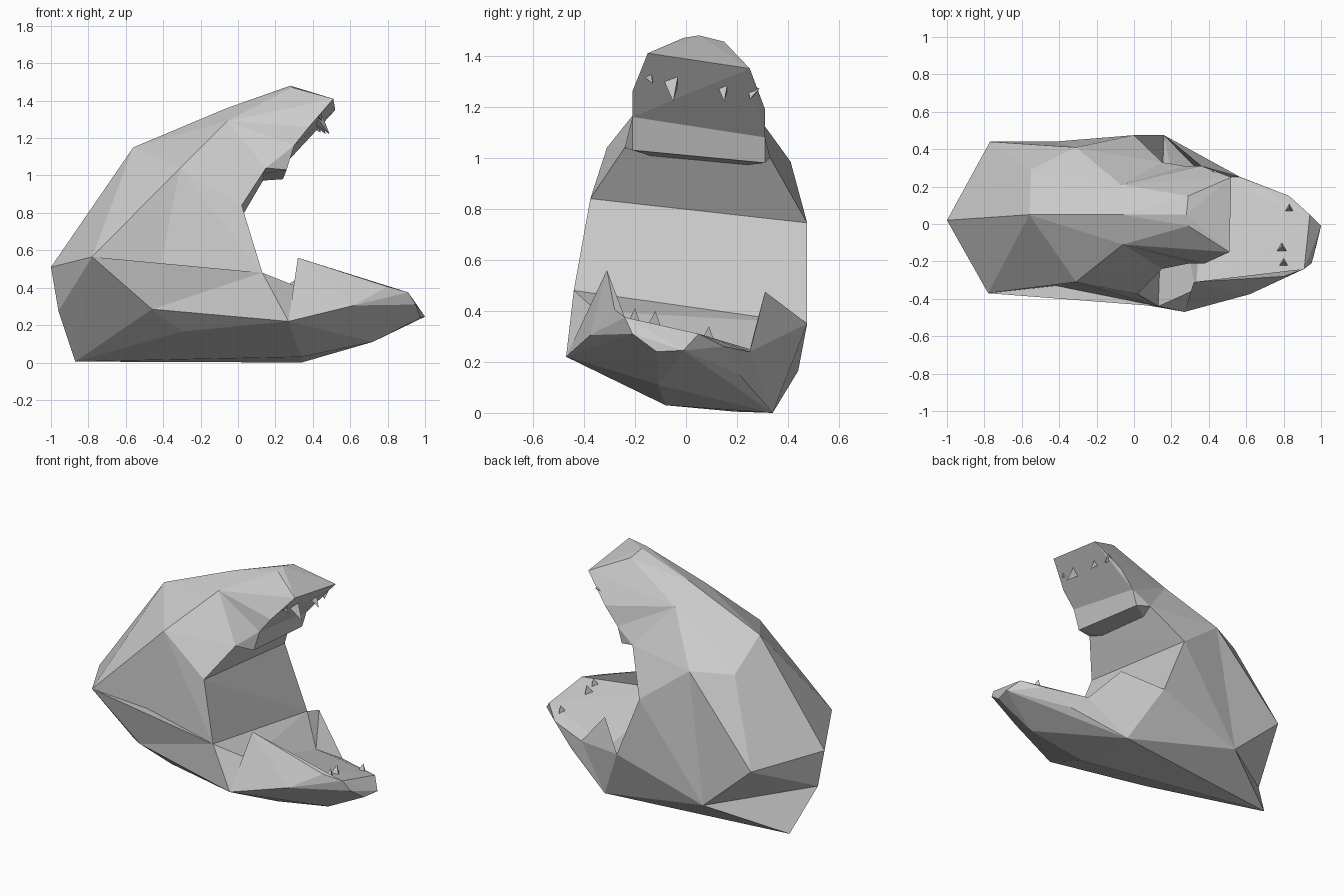
import bpy, bmesh
from mathutils import Vector

if "Cube" in bpy.data.objects:
    bpy.data.objects.remove(bpy.data.objects["Cube"])

stone = bpy.data.materials.new("stone_grey")
stone.diffuse_color = (0.6, 0.6, 0.6, 1)
stone.use_nodes = True
stone.node_tree.nodes["Principled BSDF"].inputs["Base Color"].default_value = stone.diffuse_color

# Corner points; lower case is the far (+y) partner of the near (-y) corner
skull = dict(
    A=(-1, .02, .51), B=(-.56, .05, 1.15), b=(-.55, .29, .98), J=(-.96, .03, .275),
    I=(-.78, -.37, .565), i=(-.77, .44, .47), F=(-.31, -.31, 1.04), f=(-.31, .41, .985),
    E=(-.06, -.11, 1.29), e=(-.07, .21, 1.26), G=(.02, -.375, .84), g=(0, .475, .745),
    H=(.13, -.44, .48), h=(.16, .475, .35), M=(-.46, -.34, .285), m=(-.43, .44, .165),
    N=(-.30, -.25, .165), j=(-.06, .05, 1.36))
muzzle = dict(
    C=(.28, .05, 1.48), O=(.29, -.01, 1.47), o=(.29, .15, 1.455),
    D=(.51, -.15, 1.41), d=(.52, .25, 1.35), Y=(.38, -.21, 1.26), y=(.36, .31, 1.19),
    Z=(.26, -.21, 1.03), z=(.24, .31, .98), q=(.30, -.21, 1.16), r=(.27, .31, 1.08),
    n=(.15, -.24, 1.04), u=(.15, .33, 1.0))
mandible = dict(
    K=(-.87, .19, .005),
    S=(.33, -.35, .40), s=(.38, .25, .25), L=(.34, -.08, .03), l=(.34, .34, 0),
    Q=(.27, -.47, .22), R=(.62, -.375, .305), W=(.72, -.11, .11), w=(.67, .21, .15),
    P=(1, -.01, .245), p=(.975, -.115, .24), X=(.95, -.21, .31), x=(.94, .05, .31),
    U=(.91, -.24, .375), V=(.83, .15, .26), v=(.57, .25, .24), a=(.34, .34, .375),
    T=(.32, -.31, .56), t=(.36, .31, .475), k=(.50, -.31, .48), c=(.80, -.28, .405))
corners = {**skull, **muzzle, **mandible}


def hull(name, points):
    """Faceted solid stretched around a set of points."""
    bm = bmesh.new()
    for p in points:
        bm.verts.new(p)
    res = bmesh.ops.convex_hull(bm, input=bm.verts)
    loose = {v for v in res["geom_interior"] + res["geom_unused"]
             if isinstance(v, bmesh.types.BMVert) and v.is_valid}
    bmesh.ops.delete(bm, geom=list(loose), context='VERTS')
    bmesh.ops.recalc_face_normals(bm, faces=bm.faces)
    me = bpy.data.meshes.new(name)
    bm.to_mesh(me)
    bm.free()
    me.materials.append(stone)
    ob = bpy.data.objects.new(name, me)
    bpy.context.collection.objects.link(ob)
    return ob


def block(name, keys, *inner):
    return hull(name, [corners[k] for k in keys] + list(inner))


def merge(base, parts):
    """Weld overlapping solids into one skin."""
    for part in parts:
        mod = base.modifiers.new("weld", 'BOOLEAN')
        mod.operation, mod.solver, mod.object = 'UNION', 'EXACT', part
    dg = bpy.context.evaluated_depsgraph_get()
    me = bpy.data.meshes.new_from_object(base.evaluated_get(dg))
    base.modifiers.clear()
    base.data = me
    for part in parts:
        bpy.data.objects.remove(part)


def tooth(name, root, tip, r):
    """Three-sided spike with its root sunk in the gum."""
    root, tip = Vector(root), Vector(tip)
    axis = (tip - root).normalized()
    a = axis.cross(Vector((1, 0, 0))).normalized()
    b = axis.cross(a)
    hull(name, [tip, root + a * r, root - a * r * .5 + b * r * .87,
                root - a * r * .5 - b * r * .87])


# Head: cranium, cheeks, stepped snout, heel, and lower jaw with its side fangs
head = block("head", "ABbIiFfJMmN", (-.15, .05, .6))
merge(head, [
    block("throat", "BFfGgHhMmN", (-.5, .05, .6)),
    block("cheeks", "BbEeFfGgnu", (-.25, .05, .75)),
    block("snout_root", "EeZzqrnu", (-.2, .05, .95)),
    block("snout", "BjEeCOoDdYyqr", (-.2, .05, 1.0)),
    block("heel", "JKIMNmHhLl", (-.3, .05, .35)),
    block("jaw_back", "KNMmHhQLlSs", (-.2, .05, .3)),
    block("jaw_front", "SsQLlRWwPpXxUVv", (.15, 0, .25)),
    block("jaw_crest", "STkcURQ"),
    block("jaw_rear_fang", "stvlah"),
])

# Upper teeth under the snout
tooth("upper_front_tooth_near", (.42, -.05, 1.31), (.49, -.05, 1.22), .04)
tooth("upper_front_tooth_far", (.42, .15, 1.29), (.47, .15, 1.22), .03)
tooth("upper_side_tooth_near", (.42, -.15, 1.34), (.45, -.13, 1.29), .03)
tooth("upper_side_tooth_far", (.42, .27, 1.27), (.44, .25, 1.23), .03)

# Small lower teeth near the jaw tip
for n, (x, y, z) in enumerate([(.80, -.21, .36), (.79, -.13, .35), (.83, .08, .29)]):
    tooth(f"lower_tooth_{n + 1}", (x, y, z), (x, y + .01, z + .05), .03)
